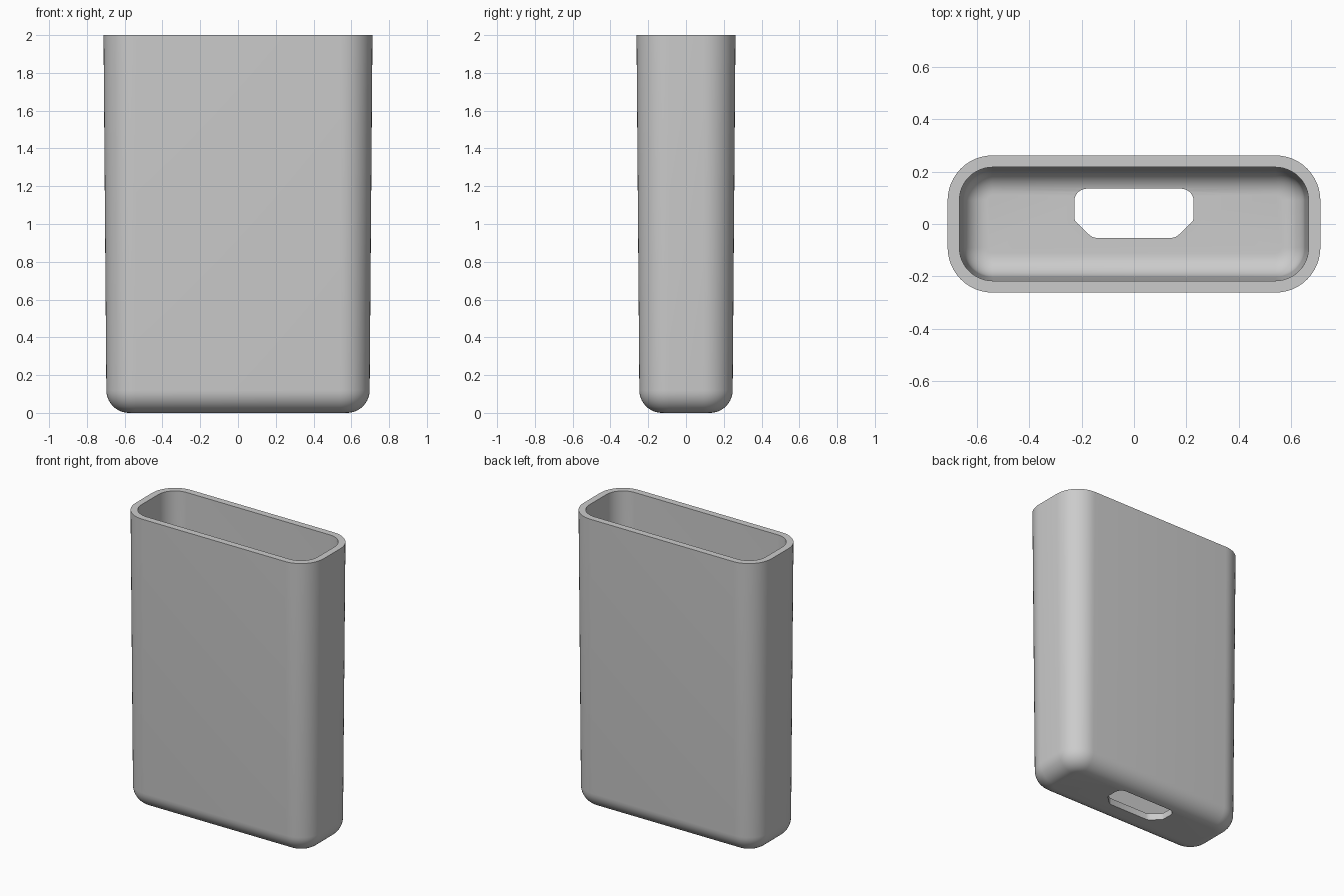
import bpy
import bmesh
from math import cos, sin, pi

cube = bpy.data.objects.get("Cube")
if cube:
    bpy.data.objects.remove(cube, do_unlink=True)

HEIGHT, WALL, DRAFT = 2.0, 0.045, 0.015
HALF_X, HALF_Y, CORNER = 0.712, 0.262, 0.172
CORNER_STEPS, FILLET_STEPS = 12, 10


def rounded_ring(bm, inset, z):
    """Ring of vertices on a rounded rectangle, drawn in by inset."""
    r = CORNER - inset
    cx, cy = HALF_X - CORNER, HALF_Y - CORNER
    ring = []
    for i, (sx, sy) in enumerate([(1, 1), (-1, 1), (-1, -1), (1, -1)]):
        for k in range(CORNER_STEPS + 1):
            a = (i + k / CORNER_STEPS) * pi / 2
            ring.append(bm.verts.new((sx * cx + r * cos(a), sy * cy + r * sin(a), z)))
    return ring


def wall_profile(inset, floor, fillet):
    """(inset, height) pairs from the rim down round the bottom fillet."""
    points = [(inset, HEIGHT)]
    for k in range(FILLET_STEPS + 1):
        a = k / FILLET_STEPS * pi / 2
        points.append((inset + DRAFT + fillet * (1 - cos(a)),
                       floor + fillet * (1 - sin(a))))
    return points


def new_object(name, bm):
    bmesh.ops.recalc_face_normals(bm, faces=bm.faces)
    mesh = bpy.data.meshes.new(name)
    bm.to_mesh(mesh)
    bm.free()
    obj = bpy.data.objects.new(name, mesh)
    bpy.context.collection.objects.link(obj)
    return obj


# Tapered sleeve: outer wall up, over the rim, then down the inner wall
bm = bmesh.new()
outer = wall_profile(0, 0, 0.12)
inner = wall_profile(WALL, WALL, 0.09)
rings = [rounded_ring(bm, *p) for p in outer[::-1] + inner]
for lower, upper in zip(rings, rings[1:]):
    for i in range(len(lower)):
        j = (i + 1) % len(lower)
        bm.faces.new((lower[i], lower[j], upper[j], upper[i]))
bm.faces.new(rings[0])
bm.faces.new(rings[-1])
sleeve = new_object("sleeve", bm)

# Connector-shaped opening: round back corners, chamfered front corners
half = [(0.145, -0.053), (0.16, -0.049), (0.172, -0.04),
        (0.215, 0.001), (0.225, 0.012), (0.228, 0.025)]
half += [(0.18 + 0.048 * cos(k * pi / 16), 0.087 + 0.048 * sin(k * pi / 16))
         for k in range(9)]
outline = half + [(-x, y) for x, y in reversed(half)]
bm = bmesh.new()
base = bm.faces.new([bm.verts.new((x, y, -0.1)) for x, y in outline])
extruded = bmesh.ops.extrude_face_region(bm, geom=[base])
bmesh.ops.translate(bm, vec=(0, 0, 0.3),
                    verts=[v for v in extruded["geom"] if isinstance(v, bmesh.types.BMVert)])
cutter = new_object("opening_cutter", bm)
cutter.hide_render = True

bpy.ops.object.select_all(action='DESELECT')
sleeve.select_set(True)
bpy.context.view_layer.objects.active = sleeve
cut = sleeve.modifiers.new("opening", 'BOOLEAN')
cut.operation = 'DIFFERENCE'
cut.solver = 'EXACT'
cut.object = cutter
bpy.ops.object.modifier_apply(modifier=cut.name)
bpy.data.objects.remove(cutter, do_unlink=True)

# Single grey plastic
grey = bpy.data.materials.new("grey_plastic")
grey.use_nodes = True
colour = (0.6, 0.6, 0.6, 1)
grey.diffuse_color = colour
grey.node_tree.nodes["Principled BSDF"].inputs["Base Color"].default_value = colour
sleeve.data.materials.clear()
sleeve.data.materials.append(grey)
bpy.ops.object.shade_smooth_by_angle(angle=pi / 6)
